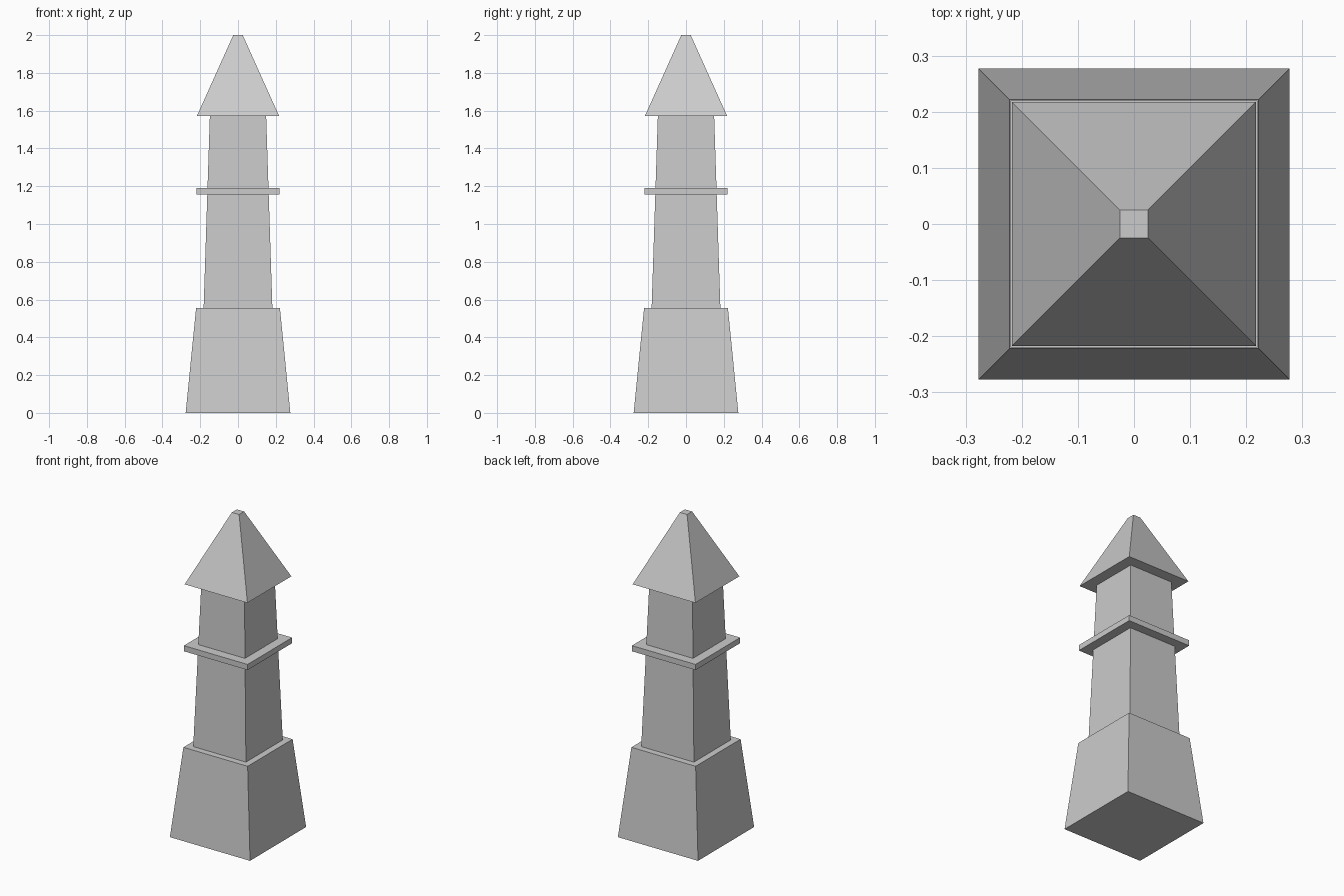
import bpy, bmesh

if "Cube" in bpy.data.objects:
    bpy.data.objects.remove(bpy.data.objects["Cube"])


def tapered_block(name, z0, z1, half0, half1):
    """Square frustum with flat faces, from z0 to z1."""
    bm = bmesh.new()
    rings = [[bm.verts.new((sx * h, sy * h, z))
              for sx, sy in ((-1, -1), (1, -1), (1, 1), (-1, 1))]
             for z, h in ((z0, half0), (z1, half1))]
    low, high = rings
    bm.faces.new(low[::-1])
    bm.faces.new(high)
    for i in range(4):
        j = (i + 1) % 4
        bm.faces.new((low[i], low[j], high[j], high[i]))
    mesh = bpy.data.meshes.new(name)
    bm.to_mesh(mesh)
    bm.free()
    obj = bpy.data.objects.new(name, mesh)
    bpy.context.collection.objects.link(obj)
    return obj


# Wide sloping plinth
tapered_block("base", 0.0, 0.555, 0.277, 0.222)
# Slender tapering tower
tapered_block("shaft", 0.555, 1.573, 0.182, 0.149)
# Thin ledge around the shaft
tapered_block("ledge", 1.155, 1.19, 0.22, 0.22)
# Steep roof with a small flat tip
tapered_block("roof", 1.573, 2.0, 0.217, 0.025)
